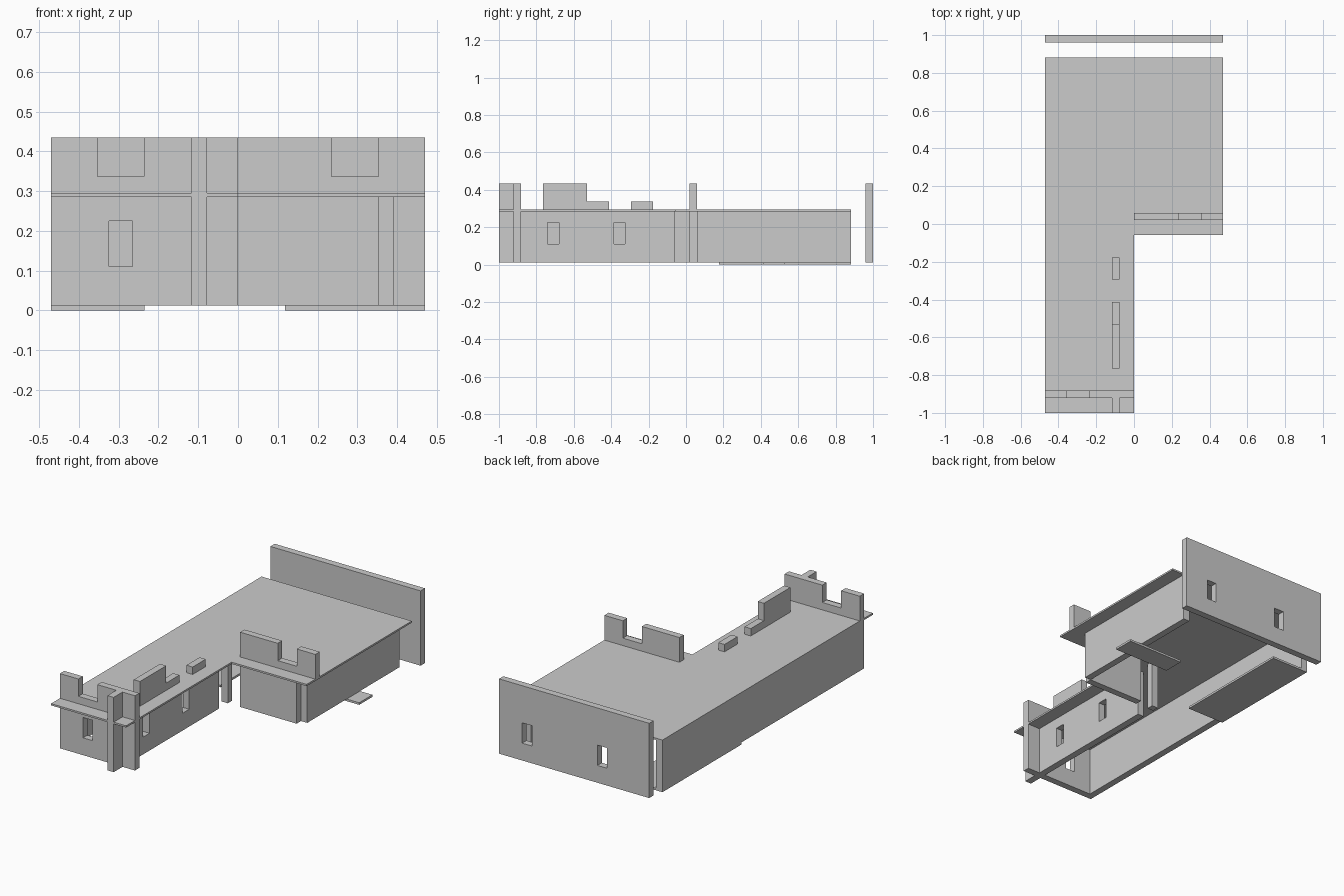
import bpy, bmesh
from mathutils import Vector

if "Cube" in bpy.data.objects:
    bpy.data.objects.remove(bpy.data.objects["Cube"])

B, S0, S1, TOP, LOW = 0.012, 0.285, 0.295, 0.435, 0.337   # key heights
T = 0.039                                                 # wall thickness


def rect(a0, a1, b0, b1):
    return [(a0, b0), (a1, b0), (a1, b1), (a0, b1)]


def window(a):
    return rect(a, a + 0.06, 0.11, 0.225)


def panel(name, axis, start, depth, outline, holes=()):
    """Extrude a flat outline with holes along one axis."""
    place = {'x': lambda a, b: (start, a, b),
             'y': lambda a, b: (a, start, b),
             'z': lambda a, b: (a, b, start)}[axis]
    push = Vector([depth if c == axis else 0 for c in 'xyz'])
    bm = bmesh.new()
    edges = []
    for loop in [outline, *holes]:
        vs = [bm.verts.new(place(*p)) for p in loop]
        edges += [bm.edges.new((vs[i - 1], vs[i])) for i in range(len(vs))]
    bmesh.ops.triangle_fill(bm, use_beauty=True, use_dissolve=False, edges=edges)
    res = bmesh.ops.extrude_face_region(bm, geom=bm.faces[:], use_keep_orig=True)
    bmesh.ops.translate(bm, vec=push,
                        verts=[g for g in res['geom'] if isinstance(g, bmesh.types.BMVert)])
    bmesh.ops.recalc_face_normals(bm, faces=bm.faces[:])
    mesh = bpy.data.meshes.new(name)
    bm.to_mesh(mesh)
    bm.free()
    obj = bpy.data.objects.new(name, mesh)
    bpy.context.collection.objects.link(obj)
    return obj


# L-shaped roof slab
panel("roof_slab", 'z', S0, S1 - S0,
      [(-0.47, -1), (0, -1), (0, -0.057), (0.47, -0.057), (0.47, 0.882), (-0.47, 0.882)])

# Detached back wall with two windows
panel("back_wall", 'y', 0.961, T, rect(-0.47, 0.47, B, TOP),
      [window(0.265), window(-0.206)])

# Front wall with notched parapet, and its projecting fin
panel("front_wall", 'y', -0.921, T,
      [(-0.47, B), (0, B), (0, TOP), (-0.236, TOP), (-0.236, LOW),
       (-0.354, LOW), (-0.354, TOP), (-0.47, TOP)], [window(-0.325)])
panel("front_fin", 'x', -0.117, T, rect(-1, -0.921, B, TOP))

# Long left wall
panel("left_wall", 'x', -0.47, T, rect(-0.882, 0.882, B, S0))

# Inner wall of the narrow wing with parapet blocks and windows
panel("wing_inner_wall", 'x', -0.117, T,
      [(-0.882, B), (-0.059, B), (-0.059, S0), (-0.177, S0), (-0.177, LOW),
       (-0.294, LOW), (-0.294, S0), (-0.412, S0), (-0.412, LOW), (-0.53, LOW),
       (-0.53, TOP), (-0.765, TOP), (-0.765, S0), (-0.882, S0)],
      [window(-0.74), window(-0.385)])

# Pillar beside the doorway
panel("door_pillar", 'x', -0.117, T, rect(0.02, 0.059, B, S0))

# Right wing front wall, wider above the roof, and its side wall
panel("right_front_wall", 'y', 0.02, T,
      [(0, B), (0.353, B), (0.353, S1), (0.47, S1), (0.47, TOP), (0.354, TOP),
       (0.354, LOW), (0.235, LOW), (0.235, TOP), (0, TOP)])
panel("right_side_wall", 'x', 0.353, T, rect(0.059, 0.882, B, S0))

# Floor plates
panel("left_floor_plate", 'z', 0, B, rect(-0.47, -0.235, 0.177, 0.882))
panel("right_floor_plate", 'z', 0, B, rect(0.118, 0.47, 0.412, 0.53))
